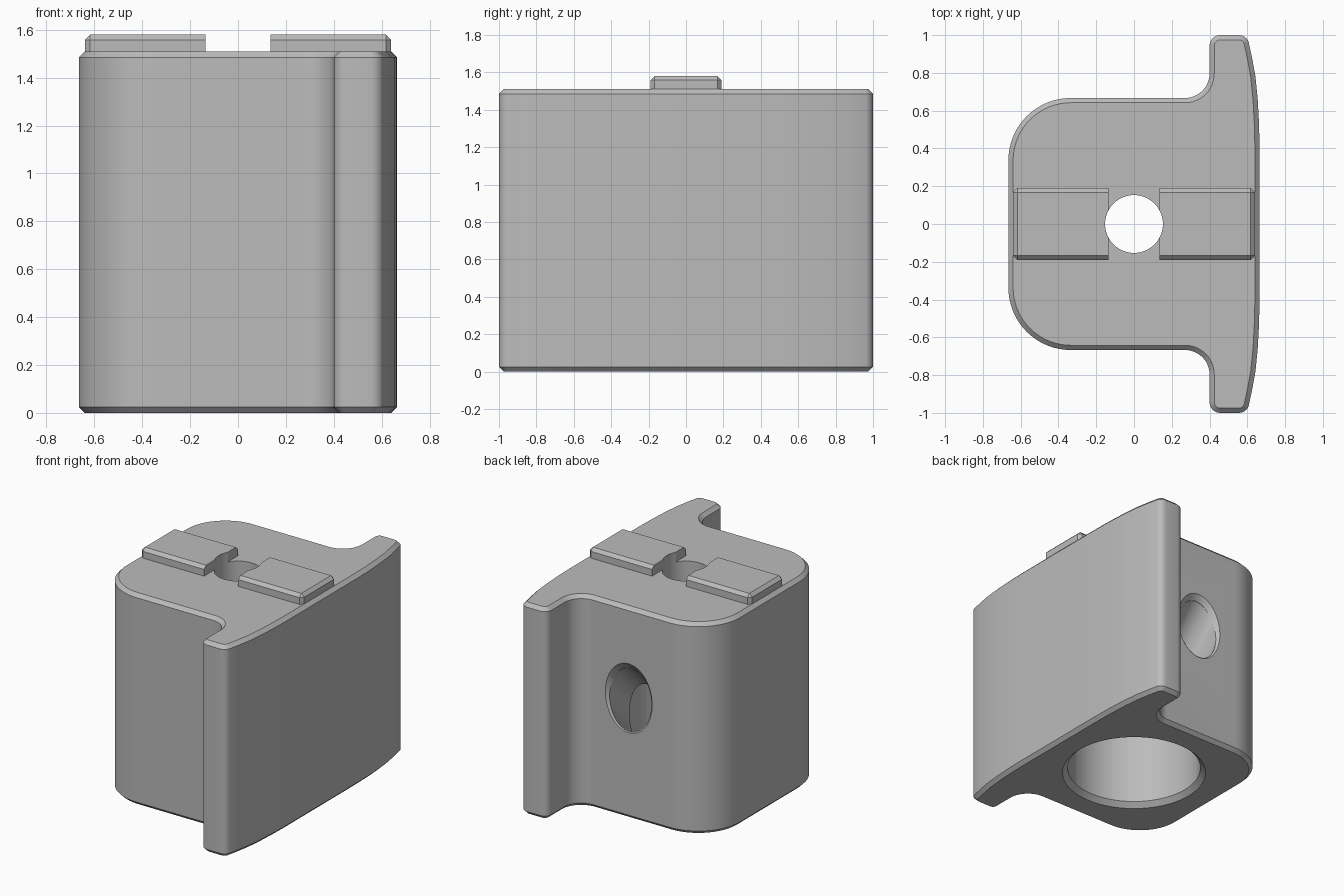
import bpy, bmesh
from math import cos, sin, pi, radians
from mathutils import Matrix, Vector

cube = bpy.data.objects.get("Cube")
if cube:
    bpy.data.objects.remove(cube, do_unlink=True)

grey = bpy.data.materials.new("plain_grey")
grey.use_nodes = True
TONE = (0.5, 0.5, 0.5, 1)
grey.diffuse_color = TONE
grey.node_tree.nodes["Principled BSDF"].inputs["Base Color"].default_value = TONE


def finish(bm, name):
    bmesh.ops.recalc_face_normals(bm, faces=bm.faces)
    mesh = bpy.data.meshes.new(name)
    bm.to_mesh(mesh)
    bm.free()
    mesh.materials.append(grey)
    ob = bpy.data.objects.new(name, mesh)
    bpy.context.collection.objects.link(ob)
    return ob


def arc(cx, cy, r, start, end, n=12):
    angles = [radians(start + (end - start) * i / n) for i in range(n + 1)]
    return [(cx + r * cos(a), cy + r * sin(a)) for a in angles]


def cone(name, r1, r2, depth, matrix):
    bm = bmesh.new()
    bmesh.ops.create_cone(bm, cap_ends=True, segments=72, radius1=r1,
                          radius2=r2, depth=depth, matrix=matrix)
    return finish(bm, name)


def select_only(ob):
    bpy.ops.object.select_all(action="DESELECT")
    ob.select_set(True)
    bpy.context.view_layer.objects.active = ob


def cut(ob, cutter):
    mod = ob.modifiers.new("cut", "BOOLEAN")
    mod.operation, mod.solver, mod.object = "DIFFERENCE", "EXACT", cutter
    select_only(ob)
    bpy.ops.object.modifier_apply(modifier=mod.name)


# Body: mirrored half profile, extruded, with chamfered rims
TOP, RIM = 1.51, 0.025
half = [(0.665, 0.4), (0.662, 0.53), (0.655, 0.66), (0.643, 0.78), (0.625, 0.88)]
half += arc(0.555, 0.945, 0.055, 20, 90, 6)
half += arc(0.455, 0.945, 0.055, 90, 180, 6)
half += arc(0.27, 0.797, 0.13, 0, -90)
half += arc(-0.335, 0.337, 0.33, 90, 180, 18)
outline = half + [(x, -y) for x, y in reversed(half)]

bm = bmesh.new()
base = bm.faces.new([bm.verts.new((x, y, 0)) for x, y in outline])
grown = bmesh.ops.extrude_face_region(bm, geom=[base])["geom"]
bmesh.ops.translate(bm, vec=(0, 0, TOP),
                    verts=[v for v in grown if isinstance(v, bmesh.types.BMVert)])
rims = [e for e in bm.edges if abs(e.verts[0].co.z - e.verts[1].co.z) < 0.01]
bmesh.ops.bevel(bm, geom=rims, offset=RIM, segments=1, affect="EDGES")
body = finish(bm, "body")

# Top rails: one on each side of the centre hole, inner ends left square
rails = []
for side, name in ((-1, "right_rail"), (1, "left_rail")):
    bm = bmesh.new()
    bmesh.ops.create_cube(bm, size=1, matrix=Matrix.Translation((side * 0.3875, 0, 1.54))
                          @ Matrix.Diagonal((0.505, 0.38, 0.08, 1)))
    soft = []
    for e in bm.edges:
        mid = (e.verts[0].co + e.verts[1].co) / 2
        outer = abs(mid.x) > 0.6
        upper_long = mid.z > 1.57 and abs(mid.y) > 0.1
        if (outer or upper_long) and mid.z > 1.51:
            soft.append(e)
    bmesh.ops.bevel(bm, geom=soft, offset=0.022, segments=1, affect="EDGES")
    rails.append(finish(bm, name))

# Cutters: lower bore with chamfer, centre hole, sloping side port with chamfer
move = Matrix.Translation
bore = cone("bore_cutter", 0.45, 0.45, 1.3, move((0, 0, 0.55)))
bore_rim = cone("bore_rim_cutter", 0.525, 0.445, 0.08, move((0, 0, 0)))
hole = cone("hole_cutter", 0.153, 0.153, 1, move((0, 0, 1.4)))
slope = Vector((0, 1, 1)).normalized()
port = cone("port_cutter", 0.165, 0.165, 1.1,
            move(Vector((-0.015, 0.667, 0.86)) + slope * 0.02)
            @ Matrix.Rotation(-pi / 4, 4, "X"))
port_rim = cone("port_rim_cutter", 0.215, 0.155, 0.06,
                move((-0.015, 0.667, 0.86)) @ Matrix.Diagonal((1, 1, 1.33, 1))
                @ Matrix.Rotation(pi / 2, 4, "X"))

for cutter in (bore, bore_rim, hole, port, port_rim):
    cut(body, cutter)
for rail in rails:
    cut(rail, hole)
for cutter in (bore, bore_rim, hole, port, port_rim):
    bpy.data.objects.remove(cutter, do_unlink=True)

# Smooth curved walls, crisp chamfers
for ob in [body] + rails:
    select_only(ob)
    bpy.ops.object.shade_smooth_by_angle(angle=radians(25))
